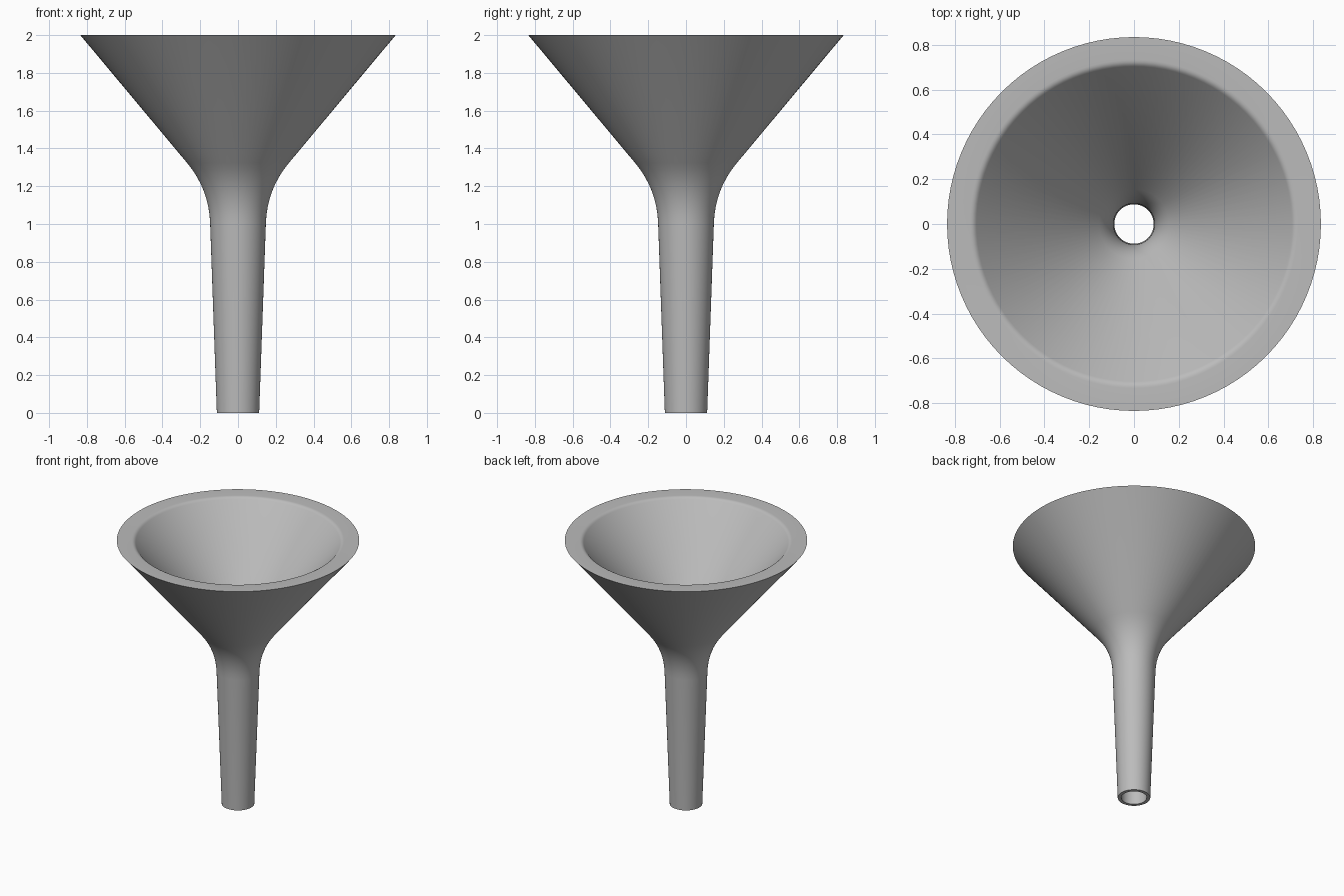
import bpy
import bmesh
from math import pi, sin, cos, radians
from mathutils import Vector

cube = bpy.data.objects.get("Cube")
if cube:
    bpy.data.objects.remove(cube, do_unlink=True)

SEGMENTS = 96

grey = bpy.data.materials.new("plain grey")
grey.use_nodes = True
colour = (0.5, 0.5, 0.5, 1)
grey.diffuse_color = colour
grey.node_tree.nodes["Principled BSDF"].inputs["Base Color"].default_value = colour


def rounded(before, corner, after, length, steps=8):
    """Smooth bend at a corner, starting and ending `length` away from it."""
    a = corner + (before - corner).normalized() * length
    b = corner + (after - corner).normalized() * length
    ts = [i / steps for i in range(steps + 1)]
    return [a * (1 - t) ** 2 + corner * 2 * t * (1 - t) + b * t * t for t in ts]


# Corners of the wall's cross-section: radius, height
outer_foot, outer_neck, outer_rim = map(Vector, ((0.112, 0), (0.154, 1.185), (0.835, 2)))
inner_rim, inner_neck, inner_foot = map(Vector, ((0.715, 2), (0.092, 1.245), (0.088, 0)))

profile = [outer_foot]
profile += rounded(outer_foot, outer_neck, outer_rim, 0.18)
profile += [outer_rim]
profile += rounded(outer_rim, inner_rim, inner_neck, 0.018, 4)
profile += rounded(inner_rim, inner_neck, inner_foot, 0.1)
profile += [inner_foot]

# Funnel: the closed cross-section turned about the vertical axis
bm = bmesh.new()
rings = []
for p in profile:
    angles = [2 * pi * i / SEGMENTS for i in range(SEGMENTS)]
    rings.append([bm.verts.new((p.x * cos(a), p.x * sin(a), p.y)) for a in angles])
for k, ring in enumerate(rings):
    above = rings[(k + 1) % len(rings)]
    for i in range(SEGMENTS):
        j = (i + 1) % SEGMENTS
        bm.faces.new((ring[i], ring[j], above[j], above[i]))
bmesh.ops.recalc_face_normals(bm, faces=bm.faces)

mesh = bpy.data.meshes.new("funnel")
bm.to_mesh(mesh)
bm.free()
mesh.materials.append(grey)
funnel = bpy.data.objects.new("funnel", mesh)
bpy.context.collection.objects.link(funnel)

# Smooth walls with crisp outer rim and foot
bpy.ops.object.select_all(action="DESELECT")
funnel.select_set(True)
bpy.context.view_layer.objects.active = funnel
bpy.ops.object.shade_smooth_by_angle(angle=radians(30))
